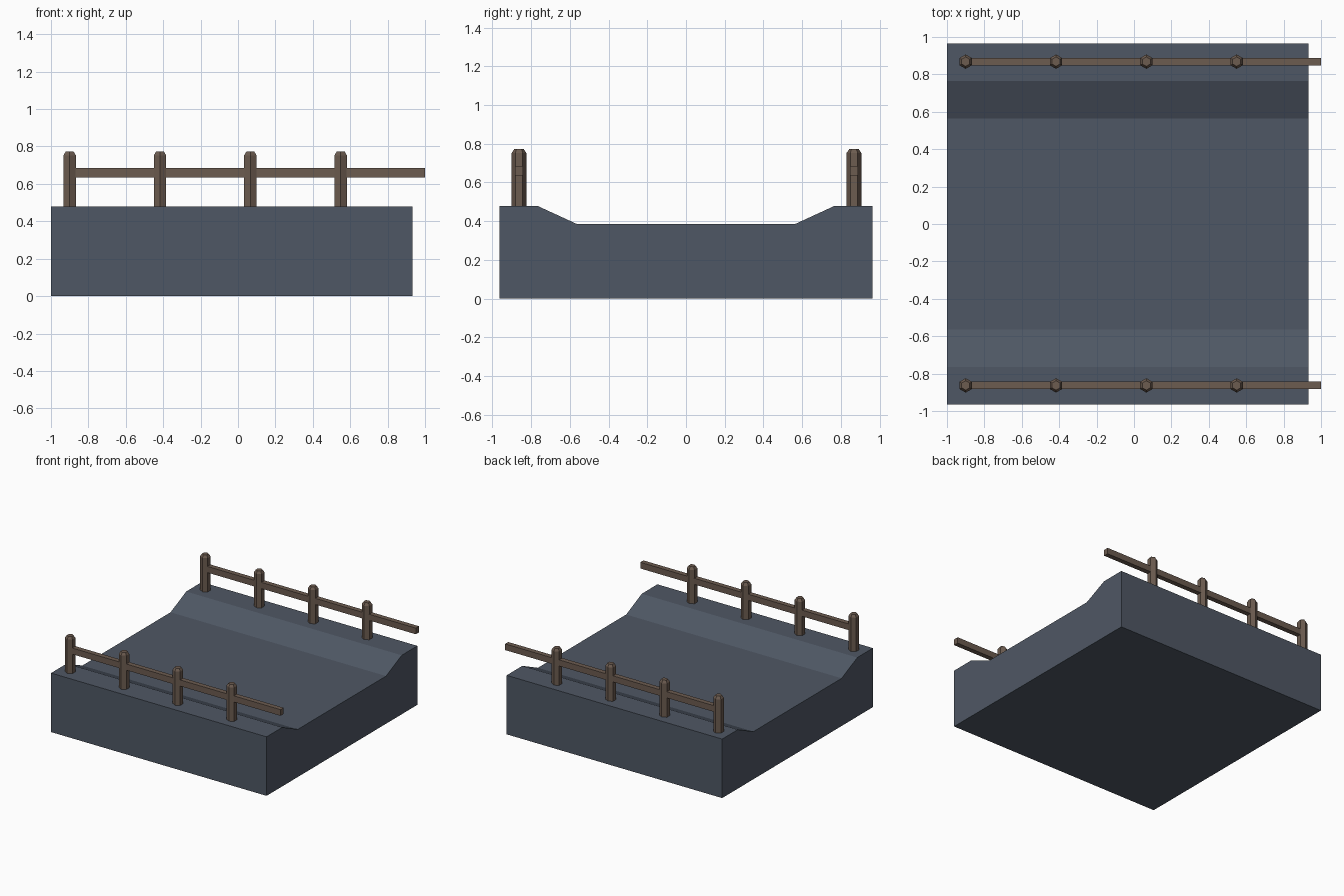
import bpy, bmesh, math
from mathutils import Matrix

if "Cube" in bpy.data.objects:
    bpy.data.objects.remove(bpy.data.objects["Cube"])


def material(name, rgb):
    m = bpy.data.materials.new(name)
    m.diffuse_color = (*rgb, 1)
    m.use_nodes = True
    m.node_tree.nodes["Principled BSDF"].inputs["Base Color"].default_value = m.diffuse_color
    return m


STONE = material("slate_stone", (0.078, 0.096, 0.128))
WOOD = material("brown_wood", (0.150, 0.106, 0.080))


def finish(name, bm, mat):
    bmesh.ops.recalc_face_normals(bm, faces=bm.faces)
    me = bpy.data.meshes.new(name)
    bm.to_mesh(me)
    bm.free()
    me.materials.append(mat)
    ob = bpy.data.objects.new(name, me)
    bpy.context.collection.objects.link(ob)
    return ob


# Road block: channel cross-section in y/z, extruded along x
half = [(0.965, 0.0), (0.965, 0.478), (0.765, 0.478), (0.565, 0.386)]
profile = half + [(-y, z) for y, z in reversed(half)]
bm = bmesh.new()
face = bm.faces.new([bm.verts.new((-1.0, y, z)) for y, z in profile])
ext = bmesh.ops.extrude_face_region(bm, geom=[face], use_keep_orig=True)
moved = [g for g in ext["geom"] if isinstance(g, bmesh.types.BMVert)]
bmesh.ops.translate(bm, verts=moved, vec=(1.932, 0, 0))
finish("bridge_deck", bm, STONE)


# Hexagonal post with a bevelled cap, corners pointing along y
def post(name, x, y):
    bm = bmesh.new()
    rings = []
    for r, z in [(0.0385, 0.47), (0.0385, 0.752), (0.025, 0.772)]:
        rings.append([bm.verts.new((x + r * math.sin(i * math.pi / 3),
                                    y + r * math.cos(i * math.pi / 3), z))
                      for i in range(6)])
    for a, b in zip(rings, rings[1:]):
        for i in range(6):
            j = (i + 1) % 6
            bm.faces.new((a[i], a[j], b[j], b[i]))
    bm.faces.new(rings[0])
    bm.faces.new(rings[-1])
    finish(name, bm, WOOD)


# Fences on both sides: four posts and one overhanging rail
for side, y in (("front", -0.863), ("back", 0.868)):
    for i in range(4):
        post(f"{side}_post_{i + 1}", -0.9 + 0.483 * i, y)
    bm = bmesh.new()
    bmesh.ops.create_cube(bm, size=1, matrix=Matrix.Translation((0.05, y, 0.66))
                          @ Matrix.Diagonal((1.9, 0.04, 0.05, 1)))
    finish(f"{side}_rail", bm, WOOD)
